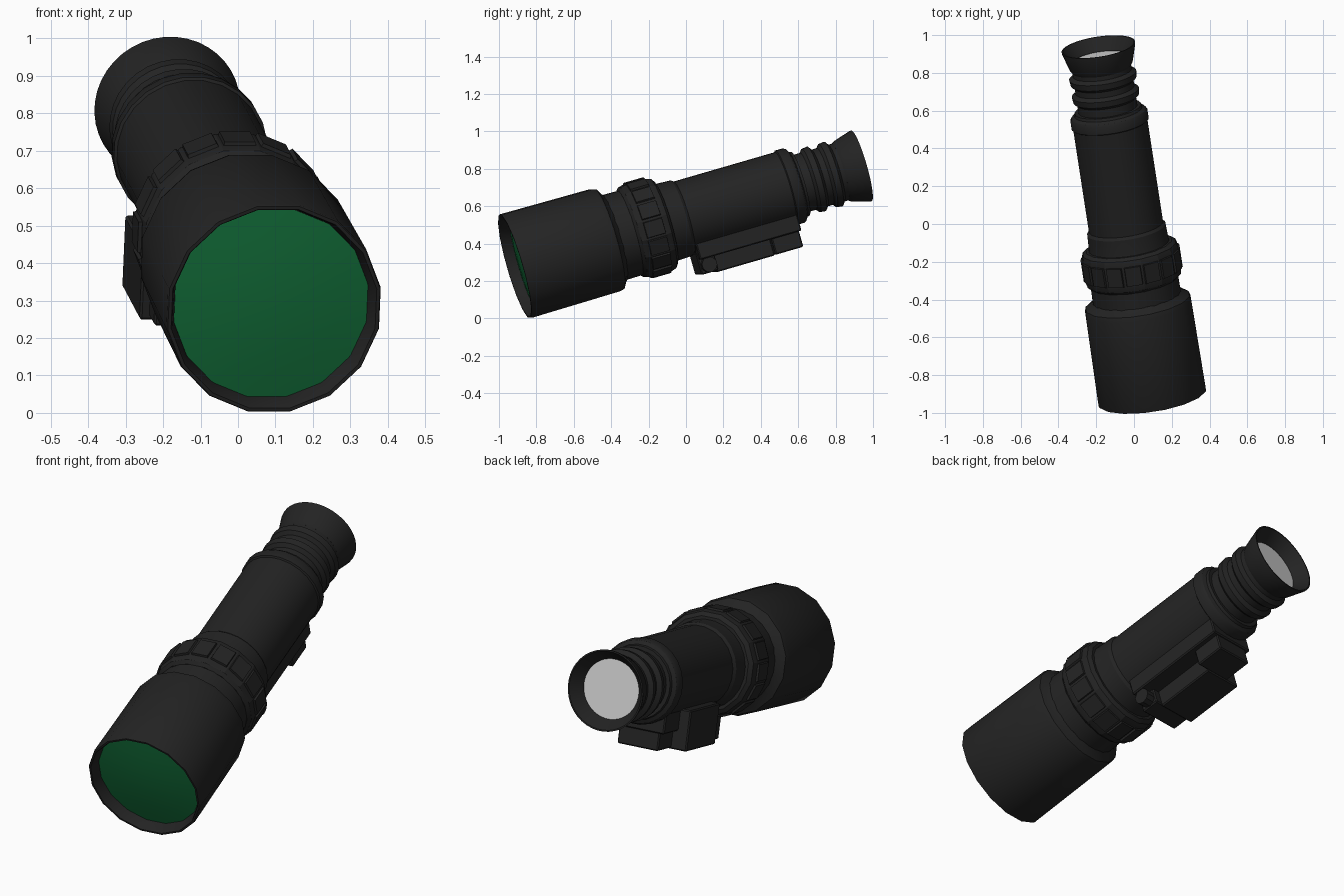
import bpy, bmesh, math
from mathutils import Matrix, Vector

if "Cube" in bpy.data.objects:
    bpy.data.objects.remove(bpy.data.objects["Cube"])

# Optical axis frame: local z runs back along the tube, local x right, local y down
D = Vector((-0.146, 0.95, 0.2755)).normalized()
U = D.cross(Vector((0, 0, 1))).normalized()
Y = D.cross(U)
FRAME = Matrix((U, Y, D)).transposed().to_4x4()
FRAME.translation = Vector((0.096, -0.915, 0.278))


def material(name, rgb):
    m = bpy.data.materials.new(name)
    m.diffuse_color = (*rgb, 1)
    m.use_nodes = True
    m.node_tree.nodes["Principled BSDF"].inputs["Base Color"].default_value = m.diffuse_color
    return m


BLACK = material("matte black", (0.0168, 0.0168, 0.0168))
GREEN = material("green glass", (0.006, 0.15, 0.04))
GREY = material("pale glass", (0.64, 0.64, 0.64))


def finish(bm, name, mat, smooth=30):
    bmesh.ops.remove_doubles(bm, verts=bm.verts, dist=1e-5)
    bmesh.ops.recalc_face_normals(bm, faces=bm.faces)
    me = bpy.data.meshes.new(name)
    bm.to_mesh(me)
    bm.free()
    ob = bpy.data.objects.new(name, me)
    bpy.context.collection.objects.link(ob)
    me.materials.append(mat)
    ob.matrix_world = FRAME
    if smooth:
        bpy.ops.object.select_all(action='DESELECT')
        bpy.context.view_layer.objects.active = ob
        ob.select_set(True)
        bpy.ops.object.shade_smooth_by_angle(angle=math.radians(smooth))
    return ob


def lathe_mesh(profile, n):
    # profile: (position along axis, radius); radius 0 closes to a point
    bm = bmesh.new()
    rings = []
    for s, r in profile:
        rings.append([bm.verts.new((r * math.cos(a), r * math.sin(a), s))
                      for a in [(i + 0.5) * math.tau / n for i in range(n)]] if r > 0
                     else [bm.verts.new((0, 0, s))] * n)
    for a, b in zip(rings, rings[1:]):
        for i in range(n):
            j = (i + 1) % n
            bm.faces.new(list(dict.fromkeys((a[i], a[j], b[j], b[i]))))
    return bm


def lathe(name, profile, n, mat=BLACK, smooth=30):
    return finish(lathe_mesh(profile, n), name, mat, smooth)


def block(name, u, down, s, bevel=0.006):
    bm = bmesh.new()
    bmesh.ops.create_cube(bm, size=1)
    for v in bm.verts:
        for k, (lo, hi) in enumerate((u, down, s)):
            v.co[k] = lo if v.co[k] < 0 else hi
    bmesh.ops.bevel(bm, geom=list(bm.edges), offset=bevel, segments=1, affect='EDGES')
    return finish(bm, name, BLACK, 0)


# Objective hood with recessed green lens
lathe("objective_hood", [(0.075, 0), (0.075, 0.264), (0.05, 0.266), (0.012, 0.276), (0.0, 0.281),
                         (0.0, 0.29), (0.008, 0.293), (0.505, 0.288), (0.53, 0.281),
                         (0.548, 0.25), (0.56, 0.237), (0.56, 0)], 16)
lathe("front_lens", [(0.035, 0), (0.039, 0.1), (0.047, 0.19), (0.057, 0.266)], 32, GREEN, 60)

# Neck behind the hood
lathe("neck", [(0.54, 0), (0.54, 0.237), (0.68, 0.235), (0.68, 0)], 24)

# Focus ring with raised grip panels
bm = lathe_mesh([(0.645, 0), (0.645, 0.238), (0.66, 0.254), (0.685, 0.26), (0.805, 0.26),
                 (0.83, 0.252), (0.845, 0.232), (0.845, 0)], 16)
band = [f for f in bm.faces if 0.72 < f.calc_center_median().z < 0.77]
bmesh.ops.recalc_face_normals(bm, faces=bm.faces)
bmesh.ops.inset_individual(bm, faces=band, thickness=0.01, depth=0.0)
bmesh.ops.inset_individual(bm, faces=band, thickness=0.003, depth=0.01)
finish(bm, "focus_ring", BLACK, 20)

# Main tube with collars at both ends
lathe("main_tube", [(0.83, 0), (0.83, 0.218), (0.86, 0.214), (0.935, 0.211), (0.95, 0.2),
                    (1.52, 0.2), (1.525, 0.208), (1.565, 0.208), (1.58, 0.2),
                    (1.59, 0.182), (1.605, 0.178), (1.605, 0)], 24)

# Rubber bellows
bellows = [(1.59, 0.158)]
for c in (1.685, 1.78):
    bellows += [(c - 0.035, 0.158), (c - 0.02, 0.176), (c + 0.012, 0.18), (c + 0.028, 0.158)]
lathe("bellows", [(1.59, 0)] + bellows + [(1.85, 0.158), (1.85, 0)], 32)

# Flared eyecup with pale rear lens
lathe("eyecup", [(1.83, 0), (1.83, 0.158), (1.845, 0.168), (1.94, 0.196), (1.95, 0.197),
                 (1.95, 0.19), (1.885, 0.146), (1.875, 0.146), (1.875, 0)], 40)
lathe("rear_lens", [(1.88, 0), (1.88, 0.147)], 40, GREY, 0)

# Rail mount under the tube
block("mount_base", (-0.14, 0.13), (0.10, 0.238), (0.955, 1.525))
block("mount_body", (-0.195, 0.03), (0.13, 0.33), (1.04, 1.365))
block("mount_rear_clamp", (-0.115, 0.10), (0.2, 0.325), (1.36, 1.515))
block("mount_front_clamp", (-0.17, 0.07), (0.2, 0.32), (0.95, 1.045))

# Clamp knob across the front of the mount
bm = bmesh.new()
bmesh.ops.create_cone(bm, cap_ends=True, segments=10, radius1=0.042, radius2=0.042, depth=0.06,
                      matrix=Matrix.Translation((0.09, 0.275, 0.998)) @ Matrix.Rotation(math.pi / 2, 4, 'Y'))
finish(bm, "clamp_knob", BLACK)
